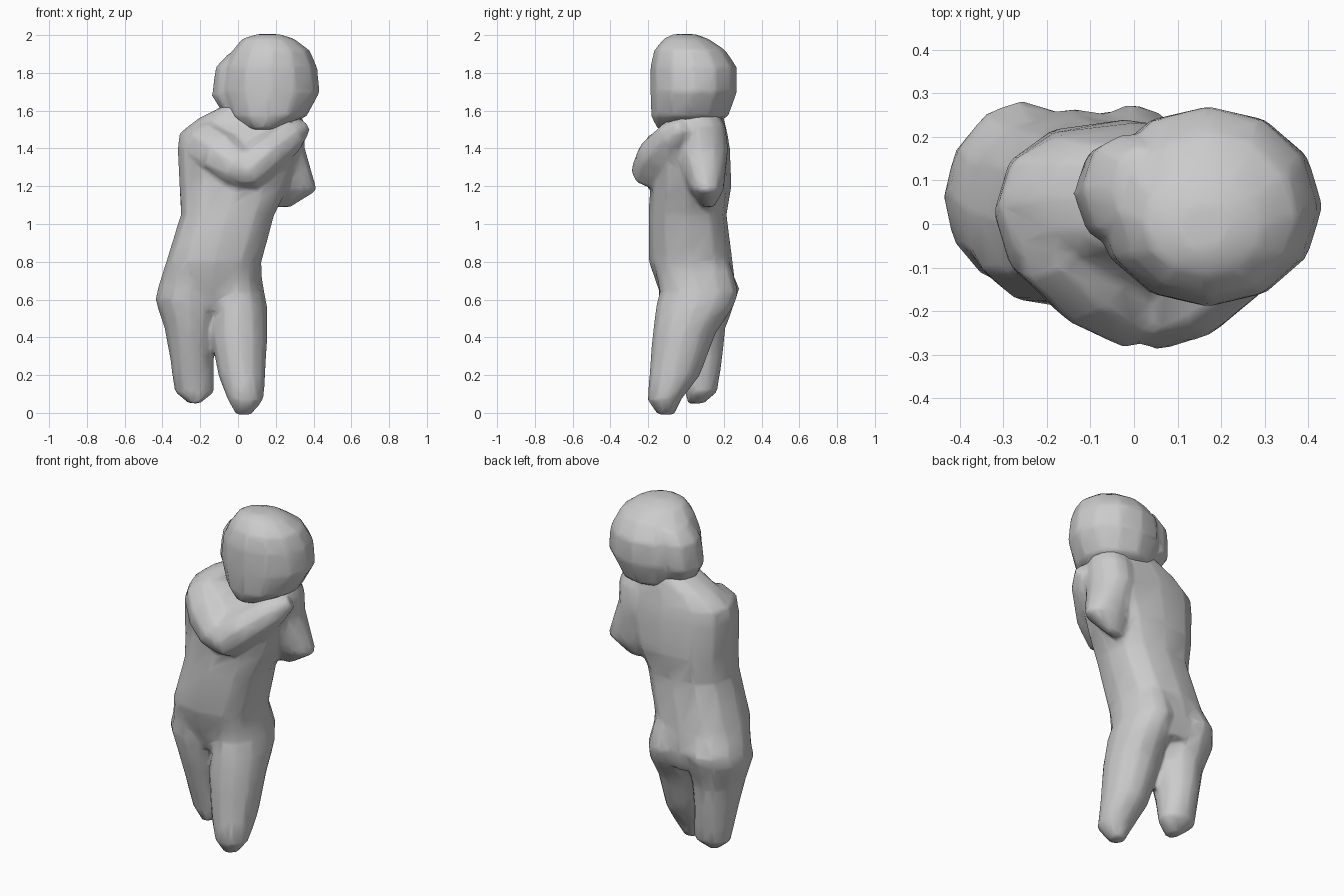
import bpy, bmesh, math
from mathutils import Vector


def skin(name, rings):
    # join rings of points into one closed mesh
    bm = bmesh.new()
    loops = [[bm.verts.new(p) for p in r] for r in rings]
    n = len(loops[0])
    for a, b in zip(loops, loops[1:]):
        for i in range(n):
            j = (i + 1) % n
            bm.faces.new((a[i], a[j], b[j], b[i]))
    bm.faces.new(loops[0][::-1])
    bm.faces.new(loops[-1])
    bmesh.ops.recalc_face_normals(bm, faces=bm.faces)
    me = bpy.data.meshes.new(name)
    bm.to_mesh(me)
    bm.free()
    ob = bpy.data.objects.new(name, me)
    bpy.context.collection.objects.link(ob)
    return ob


def loft(name, sections, n=12, power=1.0):
    # horizontal sections: z, centre x, centre y, radius x, radius y
    rings = []
    for z, cx, cy, rx, ry in sections:
        ring = []
        for i in range(n):
            a = 2 * math.pi * i / n
            c, s = math.cos(a), math.sin(a)
            ring.append((cx + rx * math.copysign(abs(c) ** power, c),
                         cy + ry * math.copysign(abs(s) ** power, s), z))
        rings.append(ring)
    return skin(name, rings)


def limb(name, path, n=8):
    # round sections across a path: x, y, z, radius
    pts = [Vector(p[:3]) for p in path]
    rings = []
    for i, p in enumerate(pts):
        t = (pts[min(i + 1, len(pts) - 1)] - pts[max(i - 1, 0)]).normalized()
        u = t.cross(Vector((0, 1, 0))).normalized()
        v = t.cross(u)
        r = path[i][3]
        rings.append([p + r * (u * math.cos(2 * math.pi * k / n) + v * math.sin(2 * math.pi * k / n))
                      for k in range(n)])
    return skin(name, rings)


def blend(name, parts, ratio):
    # fuse overlapping parts into one carved-looking skin
    bpy.ops.object.select_all(action='DESELECT')
    for p in parts:
        p.select_set(True)
    bpy.context.view_layer.objects.active = parts[0]
    bpy.ops.object.join()
    ob = bpy.context.view_layer.objects.active
    ob.name = name
    m = ob.modifiers.new("fuse", 'REMESH')
    m.mode = 'VOXEL'
    m.voxel_size = 0.014
    m.use_smooth_shade = True
    m = ob.modifiers.new("soften", 'SMOOTH')
    m.factor = 0.5
    m.iterations = 5
    m = ob.modifiers.new("simplify", 'DECIMATE')
    m.ratio = ratio
    return ob


# leaning trunk, hips to neck
torso = loft("torso", [
    (0.54, -0.12, 0.07, 0.12, 0.17), (0.65, -0.14, 0.06, 0.265, 0.205),
    (0.80, -0.128, 0.025, 0.253, 0.222), (1.05, -0.055, 0.008, 0.248, 0.207),
    (1.20, -0.02, 0.025, 0.29, 0.215), (1.40, 0.005, 0.025, 0.327, 0.208),
    (1.48, 0.00, 0.045, 0.312, 0.175), (1.56, 0.03, 0.06, 0.24, 0.14),
    (1.66, 0.14, 0.05, 0.15, 0.13)], power=0.8)

# cut-off legs, one set forward, touching down to mid-thigh
forward_leg = loft("forward_leg", [
    (-0.01, 0.03, -0.105, 0.04, 0.045), (0.07, 0.04, -0.115, 0.095, 0.09),
    (0.20, 0.02, -0.06, 0.125, 0.135), (0.42, 0.005, -0.01, 0.152, 0.168),
    (0.56, 0.005, 0.045, 0.15, 0.205), (0.64, -0.005, 0.07, 0.145, 0.21),
    (0.76, -0.01, 0.04, 0.13, 0.205), (0.95, -0.01, 0.01, 0.09, 0.14)])
rear_leg = loft("rear_leg", [
    (0.05, -0.23, 0.05, 0.03, 0.045), (0.11, -0.23, 0.08, 0.105, 0.085),
    (0.30, -0.245, 0.065, 0.117, 0.13), (0.45, -0.25, 0.05, 0.14, 0.16),
    (0.60, -0.26, 0.06, 0.178, 0.205), (0.66, -0.255, 0.07, 0.17, 0.215),
    (0.78, -0.235, 0.03, 0.152, 0.20), (0.95, -0.20, 0.01, 0.11, 0.16)])

# arm folded across the chest
upper_arm = limb("crossed_upper_arm", [
    (-0.20, 0.03, 1.45, 0.10), (-0.17, -0.03, 1.42, 0.135),
    (-0.08, -0.12, 1.36, 0.135), (0.01, -0.19, 1.29, 0.105),
    (0.06, -0.21, 1.24, 0.06)])
forearm = limb("crossed_forearm", [
    (-0.01, -0.19, 1.25, 0.06), (0.04, -0.19, 1.275, 0.105),
    (0.14, -0.16, 1.36, 0.105), (0.28, -0.06, 1.47, 0.09),
    (0.35, -0.01, 1.52, 0.045)])

# other arm folded close to the side
side_arm = loft("side_arm", [
    (1.09, 0.23, 0.12, 0.05, 0.03), (1.18, 0.28, 0.11, 0.14, 0.09),
    (1.40, 0.22, 0.075, 0.135, 0.15), (1.52, 0.23, 0.07, 0.125, 0.14),
    (1.63, 0.22, 0.06, 0.10, 0.09)])

# head with a raised lock beside the face
skull = loft("skull", [
    (1.50, 0.13, -0.04, 0.08, 0.11), (1.57, 0.16, 0.02, 0.205, 0.205),
    (1.70, 0.17, 0.04, 0.265, 0.23), (1.83, 0.17, 0.04, 0.25, 0.23),
    (1.92, 0.175, 0.02, 0.205, 0.19), (1.98, 0.16, 0.00, 0.14, 0.12),
    (2.005, 0.16, -0.01, 0.06, 0.06)])
hair_lock = loft("hair_lock", [
    (1.56, 0.02, 0.02, 0.07, 0.09), (1.60, 0.00, 0.05, 0.09, 0.11),
    (1.68, -0.03, 0.07, 0.11, 0.13), (1.83, -0.02, 0.08, 0.10, 0.13),
    (1.905, 0.02, 0.08, 0.07, 0.10)], n=8)

blend("body_with_folded_arms", [torso, forward_leg, rear_leg, upper_arm, forearm, side_arm], 0.06)
blend("head", [skull, hair_lock], 0.08)
